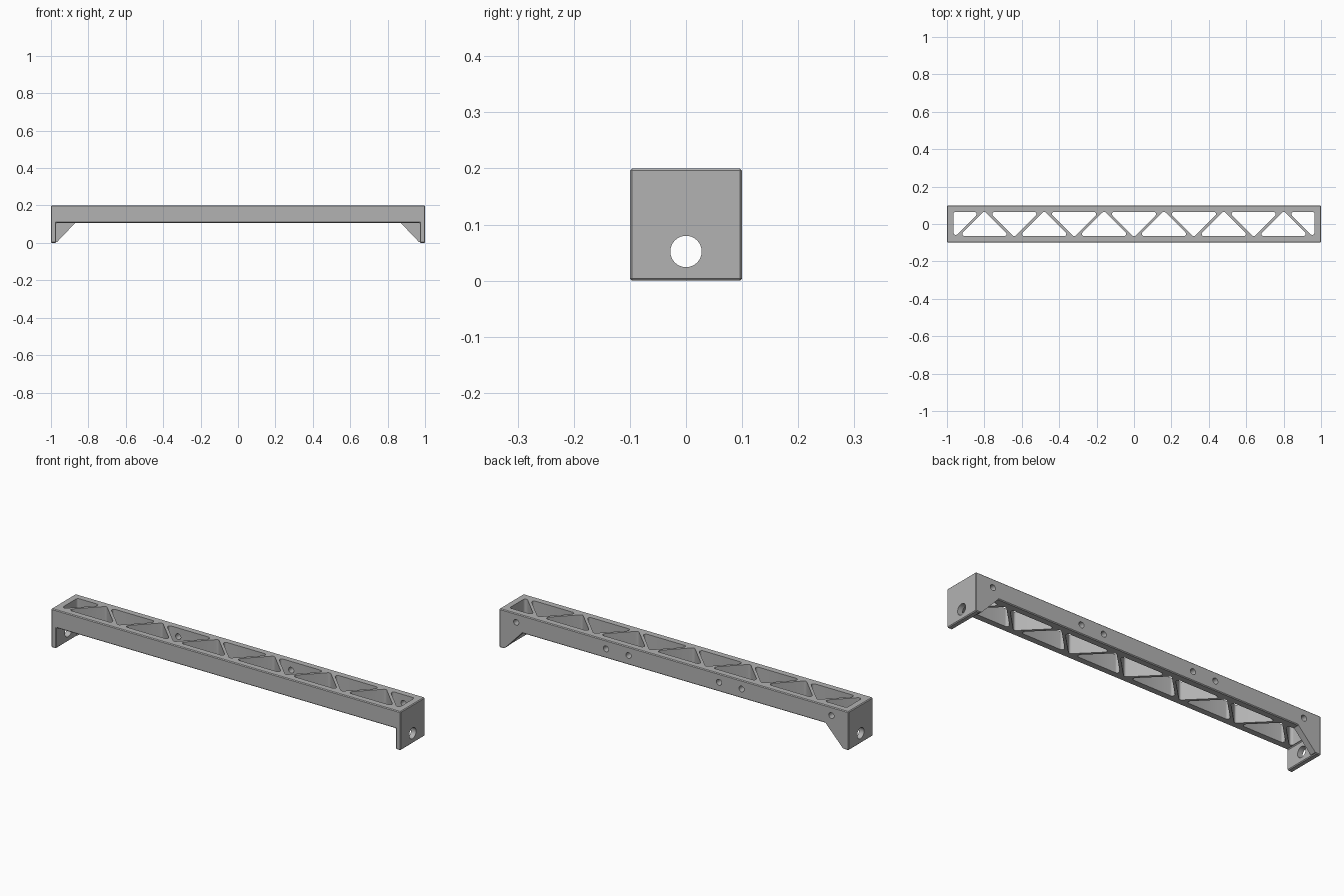
import bpy, bmesh, math
from mathutils import Vector

if "Cube" in bpy.data.objects:
    bpy.data.objects.remove(bpy.data.objects["Cube"])

grey = bpy.data.materials.new("grey")
grey.diffuse_color = (0.45, 0.45, 0.45, 1)
grey.use_nodes = True
grey.node_tree.nodes["Principled BSDF"].inputs["Base Color"].default_value = grey.diffuse_color


def prism(bm, points, axis, lo, hi):
    """Extrude a 2D outline along an axis ('x': yz, 'y': xz, 'z': xy)."""
    place = {"x": lambda a, b, t: (t, a, b),
             "y": lambda a, b, t: (a, t, b),
             "z": lambda a, b, t: (a, b, t)}[axis]
    low = [bm.verts.new(place(a, b, lo)) for a, b in points]
    high = [bm.verts.new(place(a, b, hi)) for a, b in points]
    n = len(points)
    bm.faces.new(low)
    bm.faces.new(high[::-1])
    for i in range(n):
        j = (i + 1) % n
        bm.faces.new((low[j], low[i], high[i], high[j]))


def rounded(corners, r, steps=6):
    """Replace each corner of a convex outline with an arc."""
    out = []
    n = len(corners)
    for i in range(n):
        p = Vector(corners[i])
        a = (Vector(corners[i - 1]) - p).normalized()
        b = (Vector(corners[(i + 1) % n]) - p).normalized()
        half = a.angle(b) / 2
        centre = p + (a + b).normalized() * (r / math.sin(half))
        start = p + a * (r / math.tan(half)) - centre
        end = p + b * (r / math.tan(half)) - centre
        total = math.pi - 2 * half
        for k in range(steps + 1):
            t = k / steps
            v = (start * math.sin((1 - t) * total) + end * math.sin(t * total)) / math.sin(total)
            out.append(tuple(centre + v))
    return out


def circle(a, b, r, n=32):
    return [(a + r * math.cos(2 * math.pi * k / n), b + r * math.sin(2 * math.pi * k / n))
            for k in range(n)]


def finish(bm, name):
    bmesh.ops.recalc_face_normals(bm, faces=bm.faces)
    mesh = bpy.data.meshes.new(name)
    bm.to_mesh(mesh)
    bm.free()
    obj = bpy.data.objects.new(name, mesh)
    bpy.context.collection.objects.link(obj)
    mesh.materials.append(grey)
    return obj


# Beam with a leg plate at each end, all outer edges slightly chamfered
bm = bmesh.new()
half = [(0.972, 0.107), (0.972, 0), (1, 0), (1, 0.2)]
prism(bm, half + [(-x, z) for x, z in reversed(half)], "y", -0.1, 0.1)
bmesh.ops.recalc_face_normals(bm, faces=bm.faces)
bmesh.ops.bevel(bm, geom=bm.edges[:], offset=0.004, segments=1, affect='EDGES')
beam = finish(bm, "truss_beam")

# Openings: alternating triangular cells, end cells, screw holes, leg holes
bm = bmesh.new()
cells = []
for i in range(-5, 6):
    x = 0.16 * i
    s = -1 if i % 2 == 0 else 1          # which way the apex points
    cells.append([(x - 0.135, -0.065 * s), (x + 0.135, -0.065 * s), (x, 0.07 * s)])
for s in (-1, 1):
    cells.append([(0.965 * s, 0.065), (0.825 * s, 0.065), (0.965 * s, -0.075)])
for cell in cells:
    prism(bm, rounded(cell, 0.012), "z", 0.05, 0.25)
for x in (0.902, 0.388, 0.259):
    for s in (-1, 1):
        prism(bm, circle(x * s, 0.155, 0.015, 24), "y", 0.05, 0.15)
for s in (-1, 1):
    prism(bm, circle(0, 0.052, 0.028), "x", 0.985 * s - 0.04, 0.985 * s + 0.04)
cutter = finish(bm, "opening_cutter")
cutter.hide_render = True
cutter.hide_set(True)

cut = beam.modifiers.new("openings", 'BOOLEAN')
cut.operation = 'DIFFERENCE'
cut.solver = 'EXACT'
cut.use_self = True
cut.object = cutter

# Apply the cut and drop the cutter
bpy.context.view_layer.update()
result = bpy.data.meshes.new_from_object(
    beam.evaluated_get(bpy.context.evaluated_depsgraph_get()))
beam.modifiers.clear()
beam.data = result
bpy.data.objects.remove(cutter)

# Triangular braces along the back edge
for s, side in ((-1, "left"), (1, "right")):
    bm = bmesh.new()
    outline = [(0.985, 0.004), (0.968, 0.004), (0.87, 0.107), (0.87, 0.114), (0.985, 0.114)]
    prism(bm, [(x * s, z) for x, z in outline], "y", 0.068, 0.1)
    finish(bm, side + "_brace")

# Smooth the round hole walls only
bpy.ops.object.select_all(action='DESELECT')
beam.select_set(True)
bpy.context.view_layer.objects.active = beam
bpy.ops.object.shade_smooth_by_angle(angle=math.radians(30))
